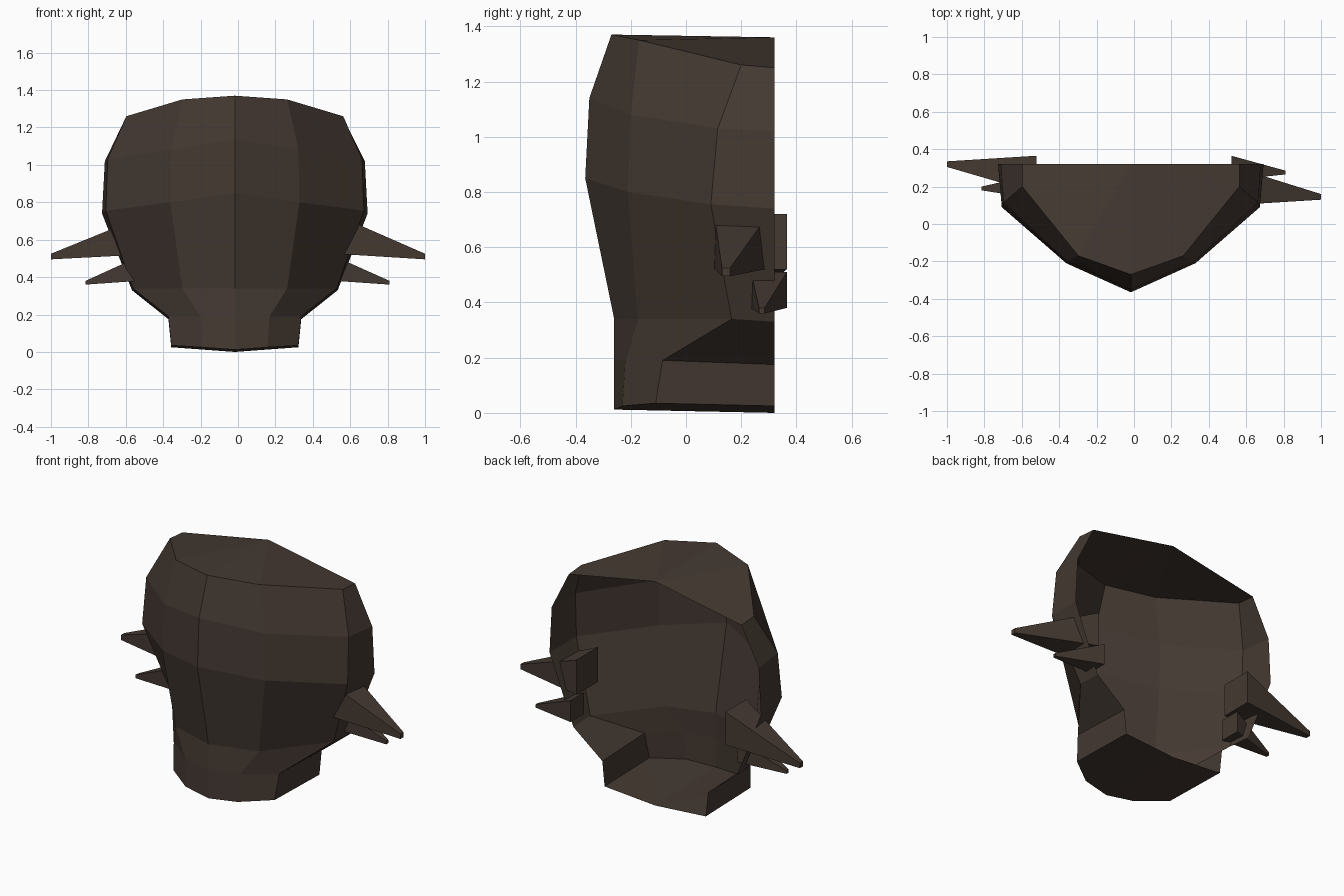
import bpy
import bmesh
from mathutils import Vector

if "Cube" in bpy.data.objects:
    bpy.data.objects.remove(bpy.data.objects["Cube"])

CENTRE_X = -0.017
BACK_Y = 0.32

bark = bpy.data.materials.new("dark_brown")
bark.diffuse_color = (0.058, 0.041, 0.032, 1)
bark.use_nodes = True
bark.node_tree.nodes["Principled BSDF"].inputs["Base Color"].default_value = bark.diffuse_color


def finish(bm, name, recalc=True):
    if recalc:
        bmesh.ops.recalc_face_normals(bm, faces=bm.faces)
    mesh = bpy.data.meshes.new(name)
    bm.to_mesh(mesh)
    bm.free()
    mesh.materials.append(bark)
    obj = bpy.data.objects.new(name, mesh)
    bpy.context.collection.objects.link(obj)
    return obj


# Mask shell: open-backed half rings from the bottom up
# each level: back edge (x, z), side (x, y, z), cheek (x, y, z), middle (y, z)
levels = [
    ((0.34, 0.025), (0.34, -0.11, 0.035), (0.175, -0.23, 0.025), (-0.26, 0.012)),
    ((0.355, 0.175), (0.355, -0.085, 0.19), (0.185, -0.22, 0.19), (-0.26, 0.19)),
    ((0.55, 0.33), (0.545, 0.165, 0.34), (0.28, -0.175, 0.34), (-0.26, 0.34)),
    ((0.71, 0.74), (0.69, 0.09, 0.755), (0.345, -0.21, 0.80), (-0.365, 0.85)),
    ((0.695, 1.02), (0.68, 0.115, 1.03), (0.34, -0.20, 1.08), (-0.35, 1.14)),
    ((0.58, 1.25), (0.58, 0.20, 1.26), (0.28, -0.17, 1.35), (-0.27, 1.37)),
]
bm = bmesh.new()
rings = []
for back, side, cheek, mid in levels:
    half = [(back[0], BACK_Y, back[1]), side, cheek]
    pts = [(-x, y, z) for x, y, z in half] + [(0, *mid)] + half[::-1]
    rings.append([bm.verts.new((x + CENTRE_X, y, z)) for x, y, z in pts])
for low, high in zip(rings, rings[1:]):
    for i in range(6):
        bm.faces.new((low[i], low[i + 1], high[i + 1], high[i]))

# Crown and chin caps, folded slightly along the middle
for ring, z, flip in ((rings[-1], 1.36, False), (rings[0], 0.0, True)):
    hub = bm.verts.new((CENTRE_X, BACK_Y, z))
    for i in range(6):
        tri = (hub, ring[i], ring[i + 1])
        bm.faces.new(tri[::-1] if flip else tri)
finish(bm, "mask_shell", recalc=False)


# Side spikes: tapered square bars set into the shell
def spike(name, base, tip, base_half, tip_half):
    bm = bmesh.new()
    ends = []
    for centre, h in ((base, base_half), (tip, tip_half)):
        ends.append([bm.verts.new(Vector(centre) + Vector((0, h * sy, h * sz)))
                     for sy, sz in ((-1, -1), (1, -1), (1, 1), (-1, 1))])
        bm.faces.new(ends[-1])
    for i in range(4):
        j = (i + 1) % 4
        bm.faces.new((ends[0][i], ends[0][j], ends[1][j], ends[1][i]))
    finish(bm, name)


spike("right_upper_spike", (0.52, 0.205, 0.63), (1.0, 0.145, 0.51), 0.105, 0.015)
spike("left_upper_spike", (-0.52, 0.265, 0.62), (-1.0, 0.32, 0.51), 0.1, 0.015)
spike("right_lower_spike", (0.52, 0.30, 0.445), (0.81, 0.275, 0.37), 0.065, 0.01)
spike("left_lower_spike", (-0.53, 0.20, 0.445), (-0.815, 0.19, 0.37), 0.065, 0.01)
